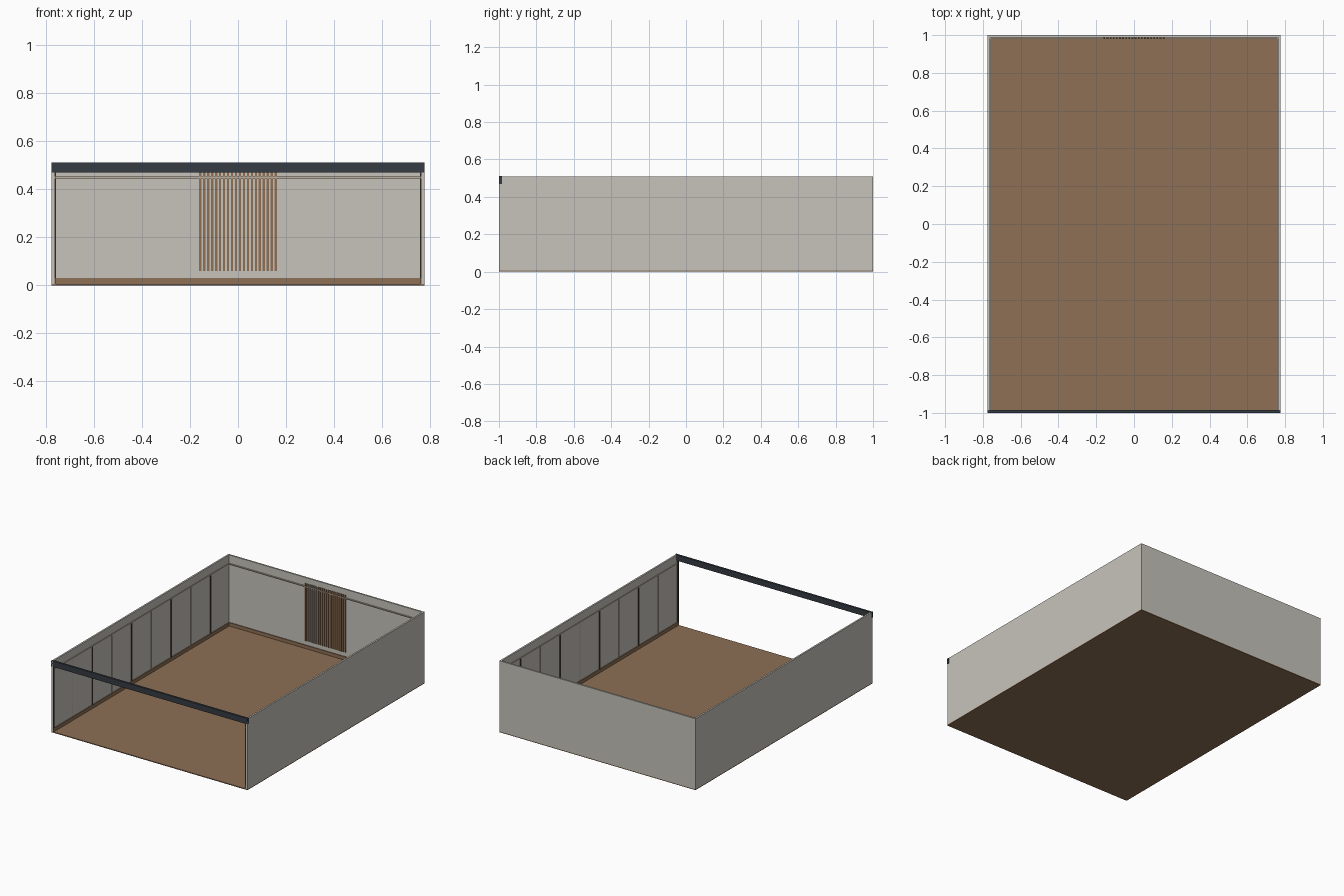
import bpy, bmesh
from mathutils import Vector

if "Cube" in bpy.data.objects:
    bpy.data.objects.remove(bpy.data.objects["Cube"])


def material(name, rgb):
    m = bpy.data.materials.new(name)
    m.diffuse_color = (*rgb, 1)
    m.use_nodes = True
    m.node_tree.nodes["Principled BSDF"].inputs["Base Color"].default_value = m.diffuse_color
    return m


PLASTER = material("plaster", (0.57, 0.55, 0.50))
WOOD = material("wood", (0.27, 0.16, 0.09))
CHARCOAL = material("charcoal", (0.035, 0.045, 0.055))
TRIM = material("pale_trim", (0.50, 0.42, 0.33))
DARK_WOOD = material("dark_wood", (0.07, 0.05, 0.035))


def boxes(name, extents, mat):
    """One object from a list of (x0, x1, y0, y1, z0, z1) boxes."""
    bm = bmesh.new()
    for x0, x1, y0, y1, z0, z1 in extents:
        lo, hi = Vector((x0, y0, z0)), Vector((x1, y1, z1))
        vs = bmesh.ops.create_cube(bm, size=1)["verts"]
        bmesh.ops.scale(bm, vec=hi - lo, verts=vs)
        bmesh.ops.translate(bm, vec=(lo + hi) / 2, verts=vs)
    me = bpy.data.meshes.new(name)
    bm.to_mesh(me)
    bm.free()
    me.materials.append(mat)
    ob = bpy.data.objects.new(name, me)
    bpy.context.collection.objects.link(ob)
    return ob


W, D, H = 0.775, 1.0, 0.51      # half width, half depth, height
T = 0.012                       # wall thickness
IX, IY = W - T, D - T           # inner wall faces

# Floor and shell
boxes("floor", [(-W, W, -D, D, 0, 0.006)], WOOD)
boxes("back_wall", [(-W, W, IY, D, 0.006, H)], PLASTER)

# Front header beam across the open side
boxes("front_beam", [(-W - 0.001, W + 0.001, -D, -D + 0.015, 0.47, H + 0.001)], CHARCOAL)

# Back wall trim and slatted panel
boxes("back_baseboard", [(-IX, IX, IY - 0.006, IY, 0.006, 0.03)], WOOD)
boxes("back_rail", [(-IX, IX, IY - 0.008, IY, 0.445, 0.452)], TRIM)
count, pitch = 20, 0.0165
slats = []
for i in range(count):
    x = (i - (count - 1) / 2) * pitch
    slats.append((x - 0.0045, x + 0.0045, IY - 0.006, IY, 0.06, 0.47))
boxes("back_slats", slats, WOOD)

# Side walls with baseboard, rail and alternating battens
for side, s in (("left", -1), ("right", 1)):
    def inner(depth, y0, y1, z0, z1):
        a, b = sorted((s * IX, s * (IX - depth)))
        return (a, b, y0, y1, z0, z1)

    a, b = sorted((s * IX, s * W))
    boxes(side + "_wall", [(a, b, -D, IY, 0.006, H)], PLASTER)
    boxes(side + "_baseboard", [inner(0.006, -D, IY, 0.006, 0.03)], WOOD)
    boxes(side + "_rail", [inner(0.005, -D, IY, 0.445, 0.452)], TRIM)
    boxes(side + "_front_post", [inner(0.006, -D, -D + 0.012, 0.03, 0.47)], DARK_WOOD)
    ys = [-D + k * 2 * D / 9 for k in range(1, 9)]
    boxes(side + "_dark_battens",
          [inner(0.004, y - 0.005, y + 0.005, 0.03, 0.445) for y in ys[1::2]], DARK_WOOD)
    boxes(side + "_thin_battens",
          [inner(0.003, y - 0.003, y + 0.003, 0.03, 0.445) for y in ys[0::2]], TRIM)
